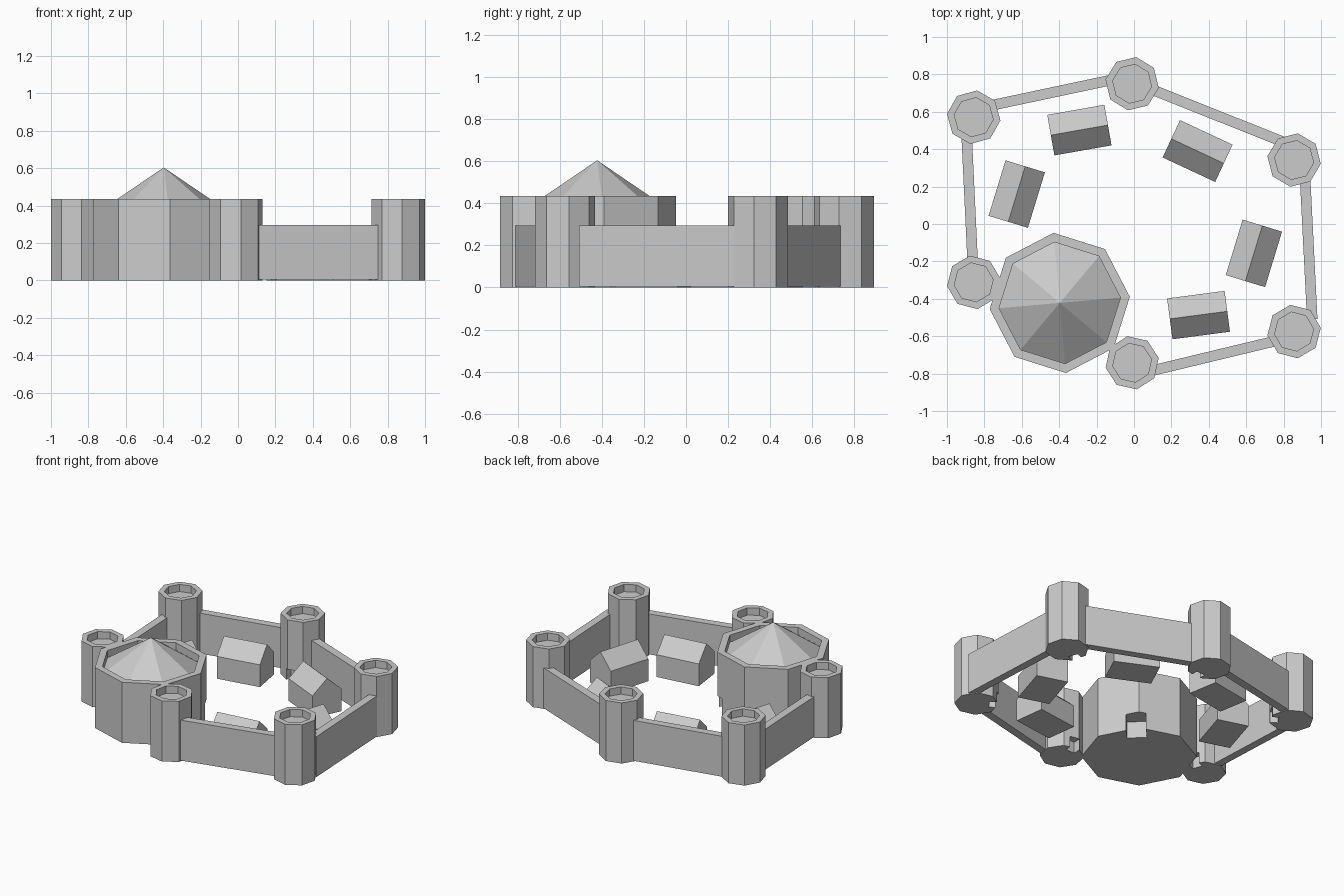
import bpy, bmesh
from math import cos, sin, radians, pi, atan2, hypot
from mathutils import Matrix

if "Cube" in bpy.data.objects:
    bpy.data.objects.remove(bpy.data.objects["Cube"])

TOP, FLOOR = 0.435, 0.383


def finish(bm, name, loc=(0, 0, 0), angle=0):
    bmesh.ops.recalc_face_normals(bm, faces=bm.faces)
    me = bpy.data.meshes.new(name)
    bm.to_mesh(me)
    bm.free()
    ob = bpy.data.objects.new(name, me)
    ob.location = loc
    ob.rotation_euler[2] = angle
    bpy.context.collection.objects.link(ob)
    return ob


def box(name, loc, size, angle=0):
    bm = bmesh.new()
    bmesh.ops.create_cube(bm, size=1, matrix=Matrix.Diagonal((*size, 1)))
    return finish(bm, name, loc, angle)


def tower(name, x, y, r, inner, rot, apex, door):
    """Eight-sided tower with a sunken top, a central apex and a doorway."""
    bm = bmesh.new()
    rings = []
    for rad, z in ((r, 0), (r, TOP), (inner, TOP), (inner, FLOOR)):
        rings.append([bm.verts.new((rad * cos(a), rad * sin(a), z))
                      for a in (radians(rot) + k * pi / 4 for k in range(8))])
    tip = bm.verts.new((0, 0, apex))
    bm.faces.new(rings[0][::-1])
    for k in range(8):
        n = (k + 1) % 8
        for lo, hi in zip(rings, rings[1:]):
            bm.faces.new((lo[k], lo[n], hi[n], hi[k]))
        bm.faces.new((rings[-1][k], rings[-1][n], tip))
    ob = finish(bm, name, (x, y, 0))
    # doorway cut into the side facing the courtyard
    a = atan2(-y, -x)
    depth, width, height = door
    cut = box(name + "_door_cutter", (x + r * cos(a), y + r * sin(a), 0),
              (depth * 2, width, height * 2), a)
    cut.hide_render = True
    cut.hide_viewport = True
    mod = ob.modifiers.new("doorway", 'BOOLEAN')
    mod.operation = 'DIFFERENCE'
    mod.solver = 'EXACT'
    mod.object = cut


def house(name, x, y, angle, length=0.31, width=0.22, eave=0.16, ridge=0.26):
    bm = bmesh.new()
    w = width / 2
    profile = [(-w, 0), (w, 0), (w, eave), (0, ridge), (-w, eave)]
    face = bm.faces.new([bm.verts.new((-length / 2, py, pz)) for py, pz in profile])
    ext = bmesh.ops.extrude_face_region(bm, geom=[face], use_keep_orig=True)
    bmesh.ops.translate(bm, vec=(length, 0, 0),
                        verts=[v for v in ext["geom"] if isinstance(v, bmesh.types.BMVert)])
    finish(bm, name, (x, y, 0), radians(angle))


def wall(name, x0, y0, x1, y1, thick=0.056, z0=0.005, z1=0.295):
    box(name, ((x0 + x1) / 2, (y0 + y1) / 2, (z0 + z1) / 2),
        (hypot(x1 - x0, y1 - y0), thick, z1 - z0), atan2(y1 - y0, x1 - x0))


# corner towers
for i, (x, y, rot) in enumerate([
        (-0.857, 0.571, -7), (-0.01, 0.75, -9), (0.856, 0.342, -8),
        (0.856, -0.575, 8), (-0.01, -0.742, 10), (-0.857, -0.312, 8)]):
    tower(f"corner_tower_{i + 1}", x, y, 0.144, 0.105, rot, FLOOR, (0.06, 0.07, 0.08))

# keep with cone roof set inside its rim
tower("keep", -0.397, -0.422, 0.376, 0.326, 5, 0.604, (0.13, 0.13, 0.12))

# curtain walls
for i, ends in enumerate([
        (-0.82, 0.622, -0.06, 0.783), (0.03, 0.745, 0.82, 0.43),
        (0.912, 0.30, 0.953, -0.51), (0.80, -0.615, 0.03, -0.80),
        (-0.897, 0.52, -0.860, -0.26)]):
    wall(f"curtain_wall_{i + 1}", *ends)

# courtyard houses
for i, (x, y, ang) in enumerate([
        (-0.292, 0.502, 10), (0.34, 0.39, -25), (0.641, -0.157, 73),
        (0.345, -0.487, 7.5), (-0.627, 0.16, 73)]):
    house(f"house_{i + 1}", x, y, ang)
